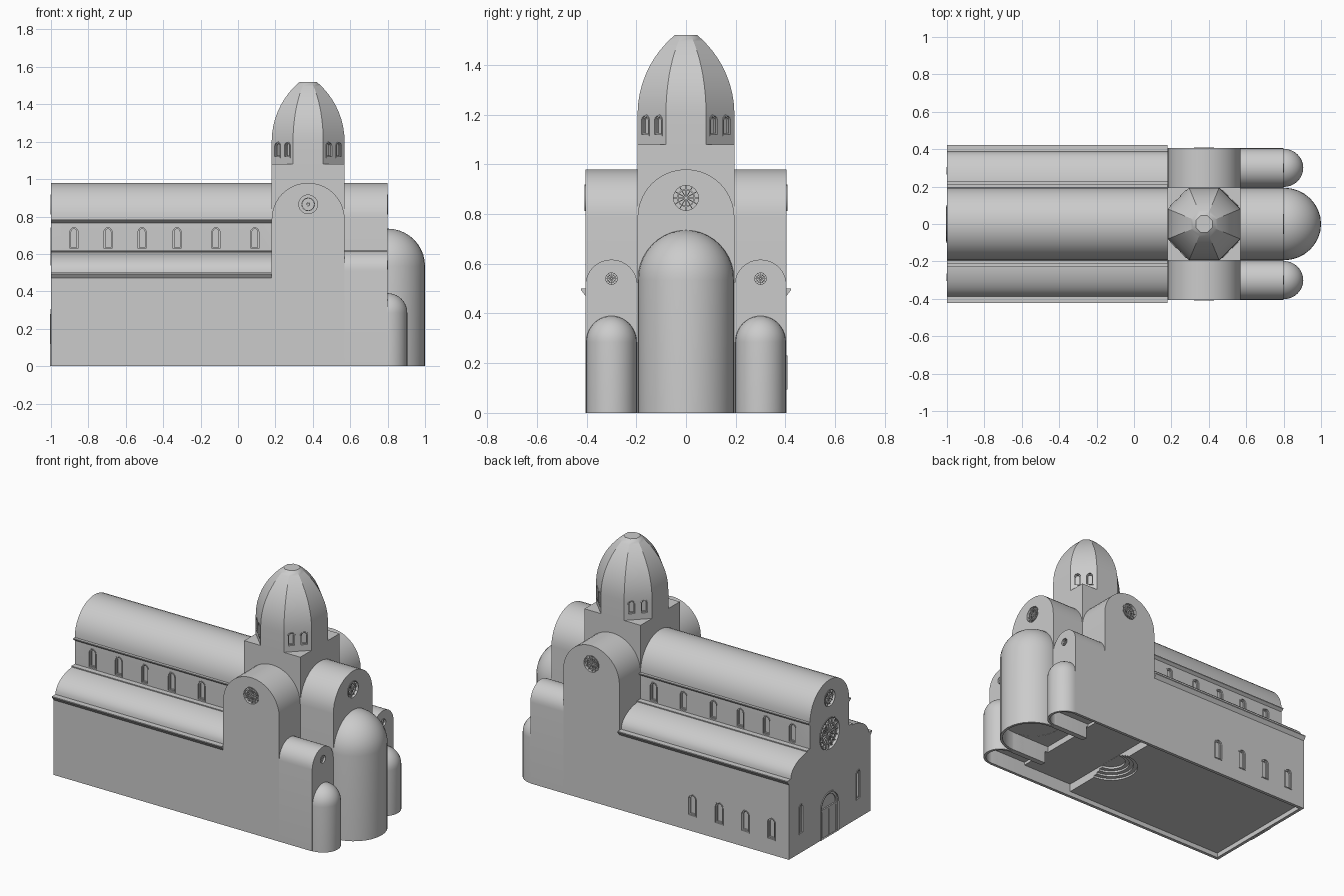
import bpy, bmesh
from math import sin, cos, pi, sqrt
from mathutils import Matrix, Vector

if "Cube" in bpy.data.objects:
    bpy.data.objects.remove(bpy.data.objects["Cube"])

W, SPRING = 0.195, 0.785          # half width of nave / vault springing
CX = 0.375                        # crossing centre


def p3(axis, t, u, v):
    return {'x': (t, u, v), 'y': (u, t, v), 'z': (u, v, t)}[axis]


def loft(bm, rings, closed=False):
    vs = [[bm.verts.new(p) for p in r] for r in rings]
    n = len(vs[0])
    pairs = list(zip(vs, vs[1:])) + ([(vs[-1], vs[0])] if closed else [])
    for a, b in pairs:
        for i in range(n):
            j = (i + 1) % n
            bm.faces.new((a[i], a[j], b[j], b[i]))
    if not closed:
        bm.faces.new(vs[0])
        bm.faces.new(vs[-1])


def prism(bm, pts, axis, a, b):
    loft(bm, [[p3(axis, t, u, v) for u, v in pts] for t in (a, b)])


def frame(bm, outer, inner, axis, a, b):
    loft(bm, [[p3(axis, t, u, v) for u, v in pts]
              for pts, t in ((outer, a), (outer, b), (inner, b), (inner, a))], True)


def finish(bm, name):
    bmesh.ops.recalc_face_normals(bm, faces=bm.faces[:])
    me = bpy.data.meshes.new(name)
    bm.to_mesh(me)
    bm.free()
    ob = bpy.data.objects.new(name, me)
    bpy.context.collection.objects.link(ob)
    return ob


def solid(name, pts, axis, a, b):
    bm = bmesh.new()
    prism(bm, pts, axis, a, b)
    return finish(bm, name)


def rect(u0, u1, v0, v1):
    return [(u0, v0), (u1, v0), (u1, v1), (u0, v1)]


def arch(c, h, z0, z1, n=16):
    return [(c - h, z0), (c + h, z0)] + [
        (c + h * cos(pi * i / n), z1 - h + h * sin(pi * i / n)) for i in range(n + 1)]


def circle(c, z, r, n=32):
    return [(c + r * cos(2 * pi * i / n), z + r * sin(2 * pi * i / n)) for i in range(n)]


def window(cutter, trim, axis, p, s, c, h, z0, z1):
    """Arched niche with a raised frame and a recessed inner frame."""
    prism(cutter, arch(c, h, z0, z1, 10), axis, p - s * 0.015, p + s * 0.02)
    frame(trim, arch(c, h + .006, z0 - .006, z1 + .006, 10), arch(c, h, z0, z1, 10),
          axis, p - s * .01, p + s * .003)
    k = h * 0.3
    frame(trim, arch(c, h, z0, z1, 10), arch(c, h - k, z0 + k, z1 - k, 10),
          axis, p - s * .016, p - s * .006)


def wheel(cutter, trim, axis, p, s, c, z, r, spokes):
    """Round window with rings and radial tracery."""
    prism(cutter, circle(c, z, r), axis, p - s * 0.015, p + s * 0.02)
    for ro, ri, top in ((r * 1.06, r, .003), (r * .72, r * .62, -.005), (r * .22, r * .1, -.005)):
        frame(trim, circle(c, z, ro), circle(c, z, ri), axis, p - s * .016, p + s * top)
    for k in range(spokes):
        a = 2 * pi * k / spokes
        d, w = Vector((cos(a), sin(a))), Vector((-sin(a), cos(a))) * r * .035
        o = Vector((c, z))
        pts = [o + d * r * .2 - w, o + d * r - w, o + d * r + w, o + d * r * .2 + w]
        prism(trim, [tuple(q) for q in pts], axis, p - s * .016, p - s * .007)


helpers = []


def cut(ob, cutters):
    for c in cutters:
        m = ob.modifiers.new("cut", 'BOOLEAN')
        m.operation, m.solver, m.object = 'DIFFERENCE', 'EXACT', c
        if c not in helpers:
            helpers.append(c)
    dg = bpy.context.evaluated_depsgraph_get()
    me = bpy.data.meshes.new_from_object(ob.evaluated_get(dg))
    ob.modifiers.clear()
    ob.data = me


# Nave and aisles share one cross-section
right = [(.405, 0), (.405, .5)]
right += [(.2 + .187 * cos(pi / 2 * i / 10), .5 + .11 * sin(pi / 2 * i / 10)) for i in range(11)]
right += [(W, .61)]
vault = [(W * cos(pi * i / 20), SPRING + W * sin(pi * i / 20)) for i in range(21)]
body = solid("nave_and_aisles", right + vault + [(-u, v) for u, v in reversed(right)], 'x', -1, .18)

# Cornices along eaves
bm = bmesh.new()
for s in (1, -1):
    for y, z, out, drop in ((.404, .5, .018, .03), (.194, .785, .018, .02), (.194, .618, .035, .012)):
        prism(bm, [(s * (y - .003), z), (s * (y + out), z), (s * (y + out), z - .006),
                   (s * y, z - drop), (s * (y - .003), z - drop)], 'x', -1, .18)
finish(bm, "eaves_cornices")

# East end: transept, choir, chapels, crossing
transept = solid("transept", arch(CX, W, 0, SPRING + W, 20), 'y', -.405, .405)
choir = solid("choir", arch(0, W, 0, SPRING + W, 20), 'x', .57, .8)
chapels = [solid("side_chapel", arch(s * .3, .105, 0, .617, 16), 'x', .57, .8) for s in (1, -1)]
solid("crossing_tower", rect(CX - W, CX + W, -W, W), 'z', .7, 1.08)


# Apses: round wall with half dome
def apse(name, y, r, spring):
    prof = [(r, 0)] + [(max(r * cos(pi / 2 * i / 10), .002), spring + r * sin(pi / 2 * i / 10))
                       for i in range(11)]
    bm = bmesh.new()
    loft(bm, [[(.8 + q * cos(2 * pi * i / 32), y + q * .97 * sin(2 * pi * i / 32), z)
               for i in range(32)] for q, z in prof])
    return finish(bm, name)


apses = [apse("main_apse", 0, .2, .535), apse("side_apse", .3, .105, .285), apse("side_apse", -.3, .105, .285)]

# Octagonal drum and pointed dome
prof = [(W, 1.07)]
for i in range(13):
    z = 1.2 + .32 * sin(pi / 2 * i / 12)
    prof.append((sqrt(.416 ** 2 - (z - 1.2) ** 2) - .221, z))
bm = bmesh.new()
loft(bm, [[(CX + r / cos(pi / 8) * cos(pi / 8 + k * pi / 4), r / cos(pi / 8) * sin(pi / 8 + k * pi / 4), z)
           for k in range(8)] for r, z in prof])
dome = finish(bm, "octagonal_dome")

# Drum windows on the four diagonal sides
dc, dt = bmesh.new(), bmesh.new()
for k in range(4):
    for b in (dc, dt):
        bmesh.ops.rotate(b, verts=b.verts[:], cent=(CX, 0, 0), matrix=Matrix.Rotation(pi / 2, 3, 'Z'))
    for o in (-.037, .037):
        window(dc, dt, 'y', -W, -1, CX + o, .018, 1.12, 1.195)
for b in (dc, dt):
    bmesh.ops.rotate(b, verts=b.verts[:], cent=(CX, 0, 0), matrix=Matrix.Rotation(pi / 4, 3, 'Z'))
cut(dome, [finish(dc, "drum_cutter")])
finish(dt, "drum_window_frames")

# Nave windows, west front windows, rose and portal
c, t = bmesh.new(), bmesh.new()
bays = (-.877, -.695, -.513, -.326, -.118, .09)
for x in bays:
    for s in (1, -1):
        window(c, t, 'y', s * W, s, x, .021, .628, .74)
for x in bays[:4]:
    window(c, t, 'y', .405, 1, x, .024, .1, .225)
for s in (1, -1):
    window(c, t, 'x', -1, -1, s * .285, .015, .125, .3)
wheel(c, t, 'x', -1, -1, 0, .64, .095, 16)
wheel(c, t, 'x', -1, -1, 0, .865, .05, 10)
prism(c, arch(0, .085, -.02, .27), 'x', -.988, -1.02)
frame(t, arch(0, .093, 0, .278), arch(0, .085, .001, .27), 'x', -.99, -1.004)
frame(t, arch(0, .085, .001, .27), arch(0, .072, .002, .257), 'x', -.987, -.995)
prism(t, rect(-.08, .08, .17, .182), 'x', -.987, -.996)
for s in (1, -1):
    prism(t, rect(min(s * .003, s * .068), max(s * .003, s * .068), .002, .168), 'x', -.987, -.993)
window_cut = finish(c, "nave_cutter")
finish(t, "nave_window_frames_and_portal")

# Round windows of transept, choir and chapels
t = bmesh.new()
rounds = []
for name, axis, spots in (("transept", 'y', [(.405, 1, CX, .865, .05), (-.405, -1, CX, .865, .05)]),
                          ("choir", 'x', [(.8, 1, 0, .865, .05)]),
                          ("chapel", 'x', [(.8, 1, q, .54, .023) for q in (.3, -.3)])):
    c = bmesh.new()
    for p, s, u, z, r in spots:
        wheel(c, t, axis, p, s, u, z, r, 12)
    rounds.append(finish(c, name + "_cutter"))
finish(t, "round_window_tracery")

# Hollow underside: recessed floors with steps rising to the choir
nave_floor = solid("nave_floor_cutter", rect(-.98, .19, -.385, .385), 'z', -.05, .03)
steps = [solid("step_cutter", circle(.18, 0, r), 'z', -.06 - r, h)
         for r, h in ((.16, .042), (.135, .054), (.11, .066), (.085, .08))]
cross_floor = solid("crossing_floor_cutter", rect(.175, .552, -.386, .386), 'z', -.07, .081)
choir_floor = solid("choir_floor_cutter", rect(.53, .81, -.178, .178), 'z', -.08, .12)
apse_floor = solid("apse_floor_cutter", [(.8 + u, v * .97) for u, v in circle(0, 0, .184)], 'z', -.09, .121)
side_floors = []
for s in (1, -1):
    side_floors.append([
        solid("chapel_floor_cutter", rect(.54, .81, s * .3 - .087, s * .3 + .087), 'z', -.1, .1),
        solid("side_apse_cutter", circle(.8, s * .3, .088), 'z', -.11, .101)])

cut(body, [window_cut, nave_floor] + steps)
cut(transept, [rounds[0], nave_floor, cross_floor, choir_floor] + [f[0] for f in side_floors])
cut(choir, [rounds[1], choir_floor, apse_floor])
for ch, f in zip(chapels, side_floors):
    cut(ch, [rounds[2]] + f)
cut(apses[0], [choir_floor, apse_floor])
for ap, f in zip(apses[1:], side_floors):
    cut(ap, f)
for h in helpers:
    bpy.data.objects.remove(h)

# Smooth vaults, crisp edges
for ob in bpy.context.scene.objects:
    ob.select_set(True)
    bpy.context.view_layer.objects.active = ob
bpy.ops.object.shade_smooth_by_angle(angle=pi / 6)
